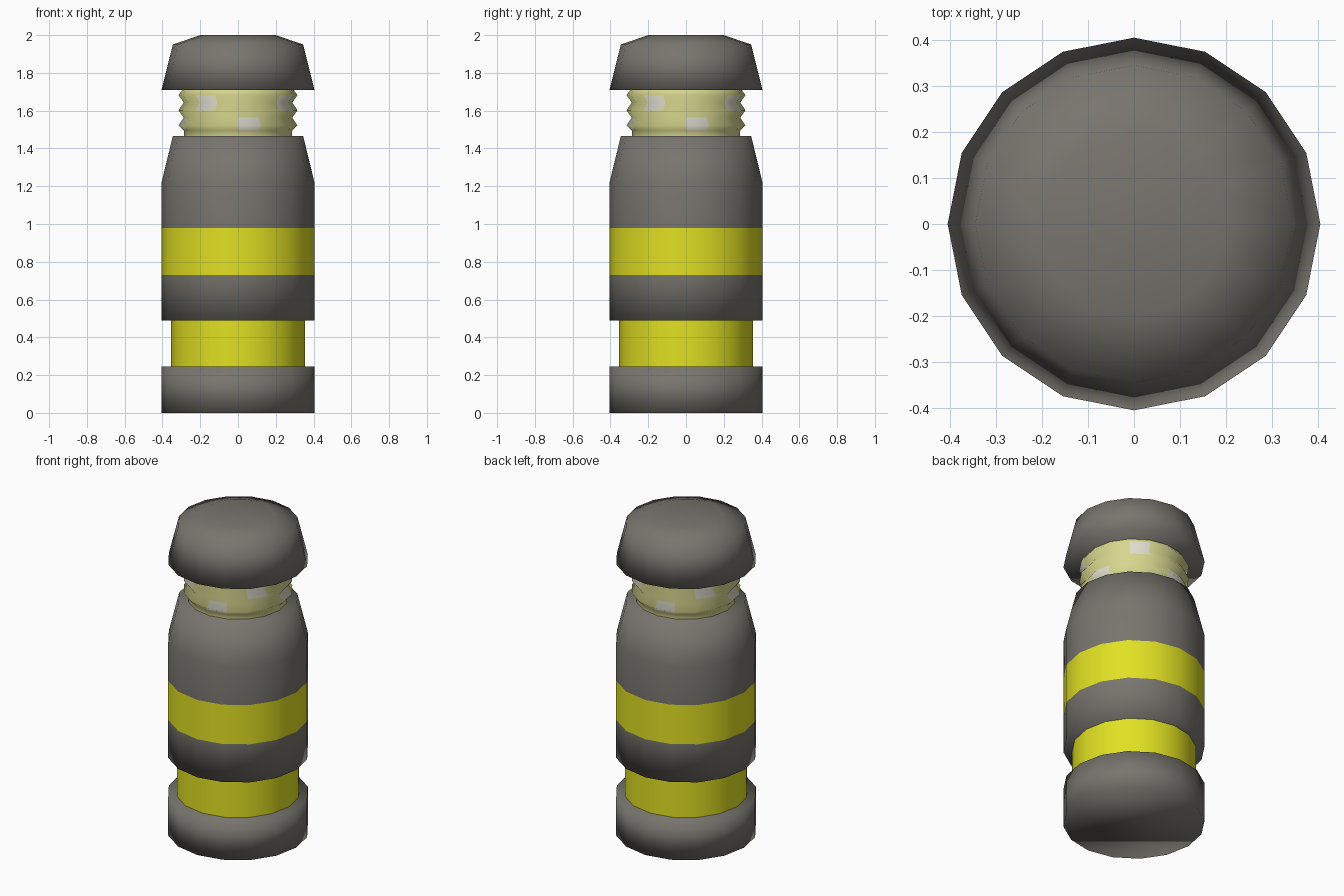
import bpy, bmesh, math

if "Cube" in bpy.data.objects:
    bpy.data.objects.remove(bpy.data.objects["Cube"])

SIDES = 16


def material(name, rgb):
    m = bpy.data.materials.new(name)
    m.diffuse_color = (*rgb, 1)
    m.use_nodes = True
    m.node_tree.nodes["Principled BSDF"].inputs["Base Color"].default_value = m.diffuse_color
    return m


GREY = material("warm_grey", (0.19, 0.178, 0.158))
YELLOW = material("bright_yellow", (0.75, 0.75, 0.017))
PALE = material("pale_yellow", (0.68, 0.67, 0.27))
WHITE = material("off_white", (0.74, 0.72, 0.61))


def lathe(name, profile, mats, capped=True, rule=None):
    """Revolve (radius, z) points; rule(ring, sector) picks the material."""
    bm = bmesh.new()
    rings = []
    for r, z in profile:
        rings.append([bm.verts.new((r * math.cos(2 * math.pi * k / SIDES),
                                    r * math.sin(2 * math.pi * k / SIDES), z))
                      for k in range(SIDES)])
    for i in range(len(rings) - 1):
        a, b = rings[i], rings[i + 1]
        for k in range(SIDES):
            n = (k + 1) % SIDES
            f = bm.faces.new((a[k], a[n], b[n], b[k]))
            f.material_index = rule(i, k) if rule else 0
    if capped:
        bm.faces.new(rings[0][::-1])
        bm.faces.new(rings[-1])
    for f in bm.faces:
        f.smooth = True
    me = bpy.data.meshes.new(name)
    bm.to_mesh(me)
    bm.free()
    for m in mats:
        me.materials.append(m)
    ob = bpy.data.objects.new(name, me)
    bpy.context.collection.objects.link(ob)
    return ob


# Base disc and recessed yellow collar
lathe("base", [(0.405, 0), (0.405, 0.245)], [GREY])
lathe("lower_collar", [(0.355, 0.24), (0.355, 0.495)], [YELLOW], capped=False)

# Main body with yellow band and sloping shoulder
lathe("body", [(0.405, 0.49), (0.405, 0.73), (0.405, 0.978), (0.405, 1.22),
               (0.345, 1.465)], [GREY, YELLOW],
      rule=lambda i, k: 1 if i == 1 else 0)


# Threaded neck with worn light patches
def patches(i, k):
    if i in (1, 2):
        return int(k % 4 == 0)
    if i in (4, 5):
        return int(k % 4 == 2)
    return 0


lathe("threaded_neck",
      [(0.287, 1.46), (0.287, 1.495), (0.315, 1.522), (0.287, 1.563),
       (0.315, 1.602), (0.287, 1.643), (0.315, 1.682), (0.29, 1.715)],
      [PALE, WHITE], capped=False, rule=patches)

# Cap
lathe("cap", [(0.405, 1.71), (0.345, 1.95), (0.2, 2.0)], [GREY])
